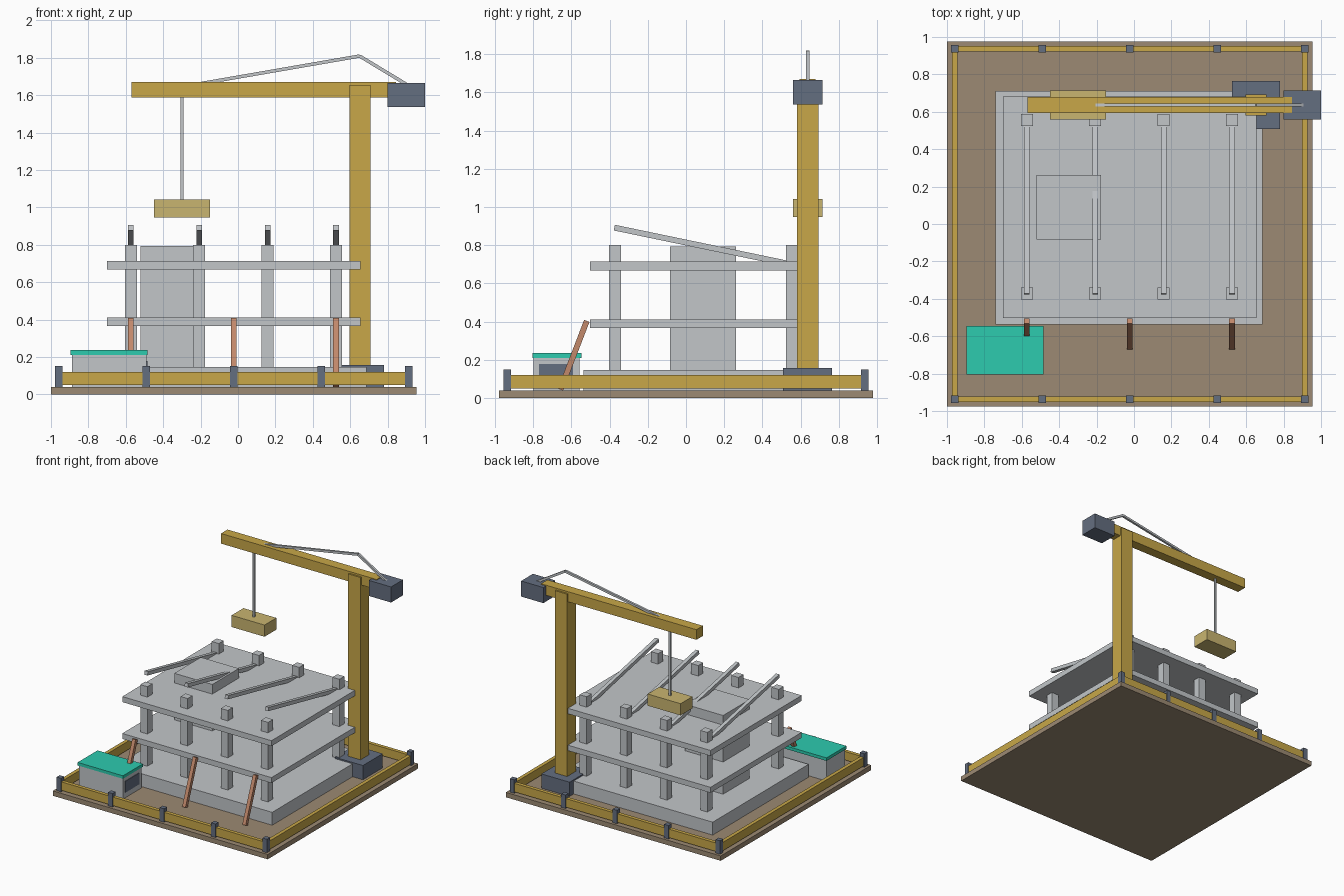
import bpy
from mathutils import Vector

cube = bpy.data.objects.get("Cube")
if cube:
    bpy.data.objects.remove(cube, do_unlink=True)


def material(name, r, g, b):
    def lin(c):
        c /= 255
        return c / 12.92 if c < 0.04 else ((c + 0.055) / 1.055) ** 2.4
    col = (lin(r), lin(g), lin(b), 1)
    m = bpy.data.materials.new(name)
    m.use_nodes = True
    m.diffuse_color = col
    m.node_tree.nodes["Principled BSDF"].inputs["Base Color"].default_value = col
    return m


EARTH = material("earth_brown", 156, 138, 115)
YELLOW = material("crane_yellow", 200, 167, 72)
SLATE = material("slate_steel", 100, 110, 128)
CONCRETE = material("concrete_grey", 194, 198, 201)
TEAL = material("teal_roof", 45, 203, 175)
TIMBER = material("prop_orange", 194, 137, 107)
LOAD = material("load_sand", 201, 181, 112)


def box(name, mat, x, y, z):
    """Box from its (min, max) ranges."""
    bpy.ops.mesh.primitive_cube_add(size=1, location=[sum(r) / 2 for r in (x, y, z)])
    ob = bpy.context.object
    ob.name = name
    ob.scale = [r[1] - r[0] for r in (x, y, z)]
    ob.data.materials.append(mat)
    return ob


def around(c, half):
    return (c - half, c + half)


def beam(name, mat, start, end, width):
    """Square bar between two points."""
    a, b = Vector(start), Vector(end)
    bpy.ops.mesh.primitive_cube_add(size=1, location=(a + b) / 2)
    ob = bpy.context.object
    ob.name = name
    ob.scale = (width, width, (b - a).length)
    d = b - a
    # keep two of the bar's faces upright
    side = Vector((1, 0, 0)) if abs(d.x) < 0.001 else Vector((0, 1, 0))
    zax = d.normalized()
    yax = zax.cross(side).normalized()
    rot = [side, yax, zax]
    ob.rotation_mode = 'QUATERNION'
    from mathutils import Matrix
    ob.rotation_quaternion = Matrix(rot).transposed().to_quaternion()
    ob.data.materials.append(mat)
    return ob


# Ground plate
CX, FENCE = -0.023, 0.936
box("ground", EARTH, around(CX, 0.977), around(0, 0.977), (0, 0.04))

# Perimeter fence
for s, front in ((-1, "front"), (1, "back")):
    box(f"{front}_rail", YELLOW, around(CX, FENCE + 0.015), around(s * FENCE, 0.015), (0.05, 0.12))
    for i in range(5):
        box(f"{front}_post_{i}", SLATE, around(CX + (i - 2) * FENCE / 2, 0.02),
            around(s * FENCE, 0.02), (0.04, 0.151))
for s, side in ((-1, "right"), (1, "left")):
    box(f"{side}_rail", YELLOW, around(CX + s * FENCE, 0.015), around(0, FENCE), (0.05, 0.12))

# Building slabs and core
box("foundation", CONCRETE, (-0.74, 0.686), (-0.536, 0.71), (0.04, 0.146))
for i, z in enumerate((0.366, 0.669)):
    box(f"floor_slab_{i}", CONCRETE, (-0.7, 0.656), (-0.503, 0.682), (z, z + 0.045))
box("core", CONCRETE, (-0.521, -0.176), (-0.083, 0.262), (0.14, 0.793))

# Columns with a sloping roof beam on each row
for i in range(4):
    x = -0.573 + i * 0.3657
    for y, end in ((-0.372, "front"), (0.555, "back")):
        box(f"{end}_column_{i}", CONCRETE, around(x, 0.032), around(y, 0.032), (0.14, 0.8))
    beam(f"roof_beam_{i}", CONCRETE, (x, -0.375, 0.892), (x, 0.55, 0.7), 0.03)

# Leaning props
for i, x in enumerate((-0.573, CX, 0.524)):
    beam(f"prop_{i}", TIMBER, (x, -0.519, 0.404), (x, -0.657, 0.045), 0.03)

# Site cabin
box("cabin", CONCRETE, (-0.888, -0.488), (-0.798, -0.556), (0.04, 0.212))
box("cabin_roof", TEAL, (-0.895, -0.483), (-0.804, -0.546), (0.211, 0.236))
box("cabin_window", SLATE, (-0.49, -0.483), (-0.77, -0.59), (0.085, 0.178))

# Crane
CY = 0.636
box("crane_foot", SLATE, (0.524, 0.78), around(CY, 0.128), (0.04, 0.157))
box("crane_mast", YELLOW, around(0.652, 0.056), around(CY, 0.056), (0.15, 1.655))
box("crane_jib", YELLOW, (-0.57, 0.844), around(CY, 0.042), (1.587, 1.67))
box("counterweight", SLATE, (0.798, 1.0), around(CY, 0.077), (1.536, 1.664))
peak = (0.65, CY, 1.809)
beam("front_tie", CONCRETE, (-0.21, CY, 1.66), peak, 0.018)
beam("back_tie", CONCRETE, peak, (0.905, CY, 1.655), 0.018)
box("hoist_cable", CONCRETE, around(-0.3, 0.008), around(CY, 0.008), (1.04, 1.6))
box("hanging_load", LOAD, (-0.45, -0.15), around(CY, 0.077), (0.947, 1.043))
